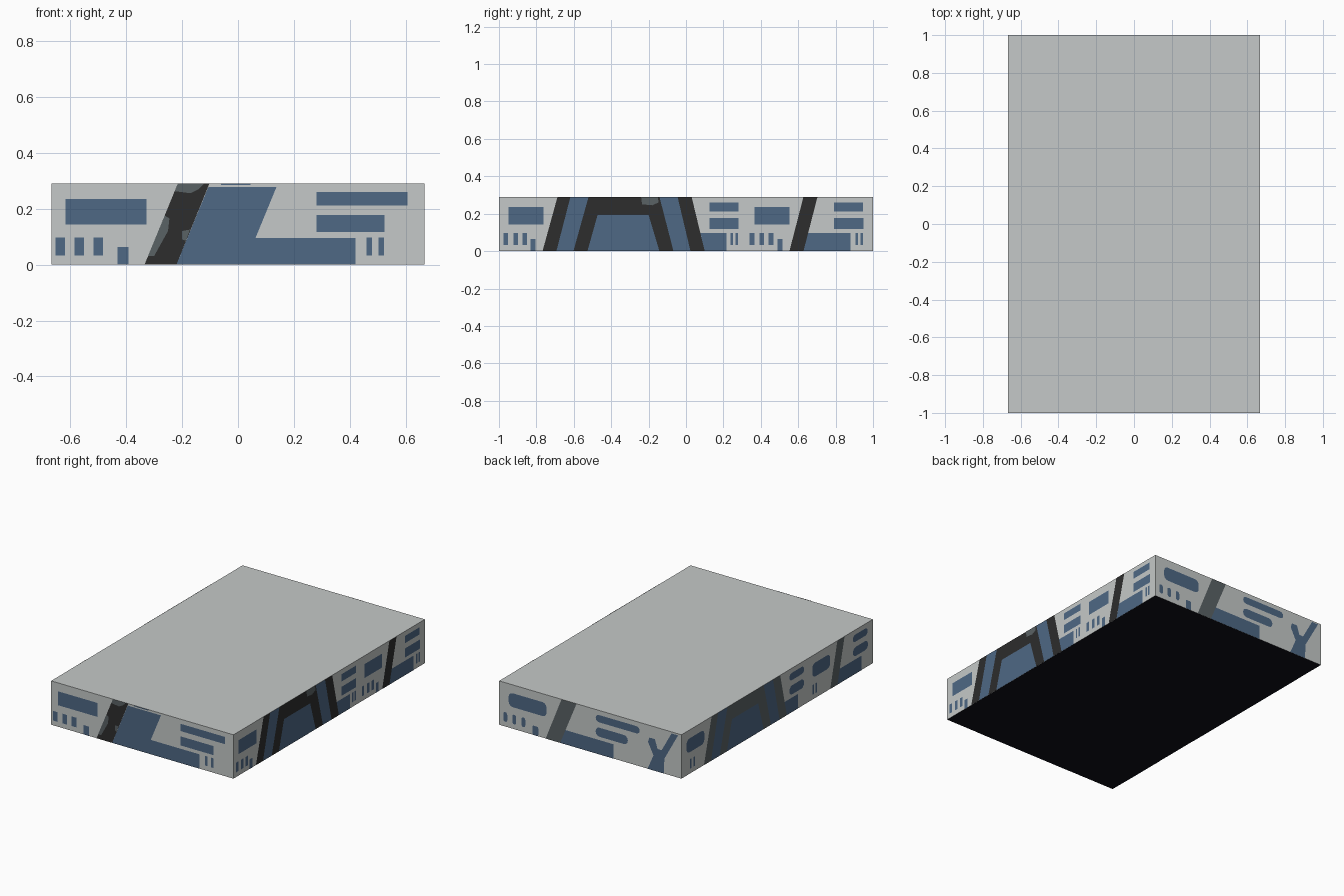
import bpy, bmesh, math
from mathutils import Vector

if "Cube" in bpy.data.objects:
    bpy.data.objects.remove(bpy.data.objects["Cube"])

X, Y, H = 0.667, 1.0, 0.29


def material(name, r, g, b):
    lin = lambda c: ((c / 255 + 0.055) / 1.055) ** 2.4
    m = bpy.data.materials.new(name)
    m.diffuse_color = (lin(r), lin(g), lin(b), 1)
    m.use_nodes = True
    m.node_tree.nodes["Principled BSDF"].inputs["Base Color"].default_value = m.diffuse_color
    return m


GREY = material("light grey", 197, 201, 200)
BLUE = material("window blue", 78, 104, 133)
BLACK = material("stripe black", 45, 45, 45)
SLATE = material("slate grey", 90, 98, 101)
DARK = material("underside dark", 17, 17, 25)


def finish(bm, name, mats):
    me = bpy.data.meshes.new(name)
    bm.to_mesh(me)
    bm.free()
    for m in mats:
        me.materials.append(m)
    ob = bpy.data.objects.new(name, me)
    bpy.context.collection.objects.link(ob)


# Main block with a dark underside
bm = bmesh.new()
bmesh.ops.create_cube(bm, size=1)
for v in bm.verts:
    v.co = Vector((v.co.x * 2 * X, v.co.y * 2 * Y, (v.co.z + 0.5) * H))
bm.normal_update()
for f in bm.faces:
    f.material_index = 1 if f.normal.z < -0.5 else 0
finish(bm, "body", [GREY, DARK])

# Each side: centre point and the direction that runs right when facing it
SIDES = {
    "front": (Vector((0, -Y, 0)), Vector((1, 0, 0))),
    "right": (Vector((X, 0, 0)), Vector((0, 1, 0))),
    "back": (Vector((0, Y, 0)), Vector((-1, 0, 0))),
    "left": (Vector((-X, 0, 0)), Vector((0, -1, 0))),
}


def plates(side, part, mat, shapes, layer=1):
    """Flat painted shapes, given as outlines (along, height), on one side."""
    origin, u = SIDES[side]
    n = u.cross(Vector((0, 0, 1)))
    bm = bmesh.new()
    for pts in shapes:
        bm.faces.new([bm.verts.new(origin + u * a + n * 0.0012 * layer + Vector((0, 0, z)))
                      for a, z in pts])
    bm.normal_update()
    for f in bm.faces:
        if f.normal.dot(n) < 0:
            f.normal_flip()
    finish(bm, side + "_" + part, [mat])


def rect(a0, a1, z0, z1, r=0.0):
    if r == 0:
        return [(a0, z0), (a1, z0), (a1, z1), (a0, z1)]
    r = min(r, (a1 - a0) / 2.01, (z1 - z0) / 2.01)
    out = []
    corners = [(a1 - r, z1 - r), (a0 + r, z1 - r), (a0 + r, z0 + r), (a1 - r, z0 + r)]
    for i, (ca, cz) in enumerate(corners):
        for k in range(4):
            t = math.pi / 2 * (i + k / 3)
            out.append((ca + r * math.cos(t), cz + r * math.sin(t)))
    return out


def band(b0, b1, t0, t1):
    return [(b0, 0), (b1, 0), (t1, H), (t0, H)]


def wide_window(a0, a1, r=0.0):
    return [rect(a0, a1, 0.143, 0.235, r)]


def window_pair(a0, a1, b1, r=0.0):
    return [rect(a0, a1, 0.212, 0.26, r), rect(a0, b1, 0.117, 0.177, r)]


def slots(starts, w, r=0.0):
    return [rect(a, a + w, 0.032, 0.096, r) for a in starts]


# Front
plates("front", "windows", BLUE,
       wide_window(-0.616, -0.327) + window_pair(0.28, 0.605, 0.523)
       + slots([-0.652, -0.584, -0.516], 0.034) + slots([0.459, 0.502], 0.02)
       + [rect(-0.43, -0.391, 0, 0.062), rect(-0.06, 0.045, 0.284, H)])
plates("front", "stripe", BLACK, [band(-0.334, -0.22, -0.215, -0.102)])
plates("front", "lower_panel", BLUE,
       [[(-0.22, 0), (0.42, 0), (0.42, 0.095), (0.0625, 0.095), (0.1375, 0.277), (-0.106, 0.277)]])
plates("front", "worn_spots", SLATE,
       [[(-0.215, H), (-0.12, H), (-0.14, 0.27), (-0.17, 0.255), (-0.225, 0.262)],
        [(-0.262, 0.175), (-0.245, 0.165), (-0.25, 0.12), (-0.30, 0.03), (-0.322, 0.03)],
        [(-0.2, 0.12), (-0.172, 0.125), (-0.186, 0.085), (-0.2, 0.09)]], 2)


# Long sides: the same layout on both, with rounded windows on the left
def long_side(side, stripe_mat, r):
    windows = (wide_window(-0.949, -0.762, r) + wide_window(0.366, 0.553, r)
               + window_pair(0.126, 0.281, 0.281, r) + window_pair(0.79, 0.945, 0.948, r))
    if r == 0:
        windows += slots([-0.976, -0.922, -0.874, 0.34, 0.393, 0.442], 0.025)
        windows += slots([0.238, 0.265, 0.907, 0.933], 0.013)
        windows += [rect(-0.832, -0.805, 0, 0.064), rect(0.49, 0.516, 0, 0.064)]
    else:
        windows += slots([-0.91, -0.875, 0.37, 0.4], 0.014)
    plates(side, "windows", BLUE, windows)
    plates(side, "stripes", stripe_mat,
           [band(-0.767, -0.693, -0.687, -0.618), band(0.024, 0.1, -0.045, 0.03),
            band(0.553, 0.628, 0.628, 0.703),
            [(-0.602, 0), (-0.527, 0), (-0.473, 0.193), (-0.2, 0.193), (-0.142, 0),
             (-0.067, 0), (-0.142, H), (-0.521, H)]])
    plates(side, "lower_panels", BLUE,
           [band(-0.693, -0.602, -0.618, -0.521), band(-0.067, 0.024, -0.142, -0.045),
            [(-0.527, 0), (-0.142, 0), (-0.2, 0.193), (-0.473, 0.193)],
            [(0.1, 0), (0.217, 0), (0.217, 0.096), (0.077, 0.096)],
            [(0.628, 0), (0.88, 0), (0.88, 0.096), (0.653, 0.096)]])


long_side("right", BLACK, 0.0)
long_side("left", SLATE, 0.03)
plates("right", "worn_spot", SLATE,
       [[(-0.24, H), (-0.15, H), (-0.147, 0.26), (-0.18, 0.245), (-0.235, 0.25)]], 2)

# Back, with rounded windows and a forked panel
plates("back", "windows", BLUE,
       wide_window(-0.597, -0.319, 0.03) + window_pair(0.04, 0.362, 0.275, 0.028)
       + slots([-0.635, -0.57, -0.503], 0.028, 0.014) + [rect(-0.422, -0.38, 0, 0.062, 0.01)])
plates("back", "stripe", SLATE, [band(-0.326, -0.22, -0.21, -0.1)])
plates("back", "lower_panel", BLUE,
       [[(-0.22, 0), (0.172, 0), (0.172, 0.095), (-0.181, 0.095)]])
plates("back", "forked_panel", BLUE,
       [[(0.42, 0), (0.538, 0), (0.543, 0.1), (0.643, 0.28), (0.595, 0.28), (0.523, 0.15),
         (0.493, 0.15), (0.473, 0.21), (0.433, 0.21), (0.423, 0.18), (0.463, 0.1)]])
